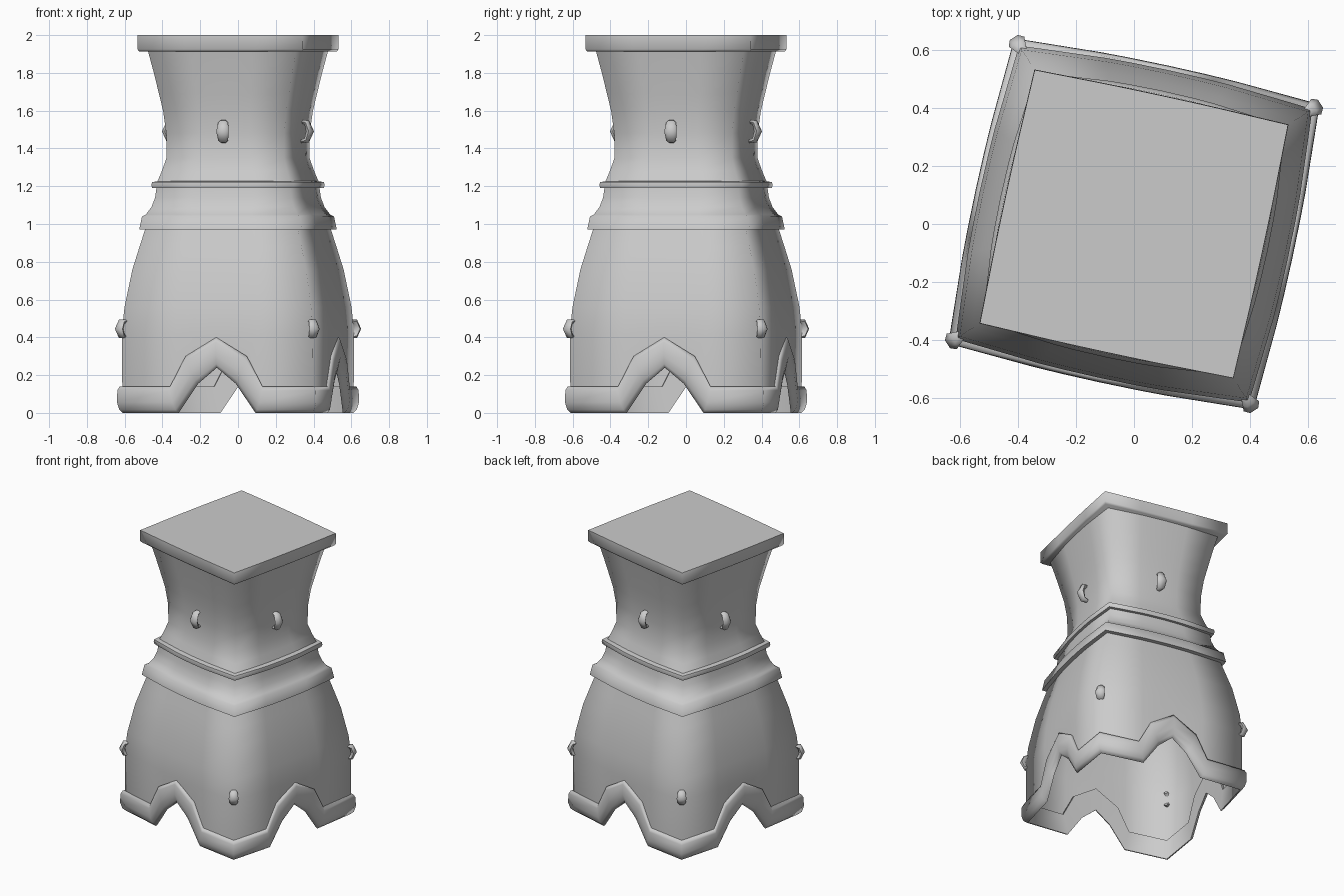
import bpy, bmesh
from math import radians, sin, cos, pi, sqrt
from mathutils import Vector, Matrix

cube = bpy.data.objects.get("Cube")
if cube:
    bpy.data.objects.remove(cube)

stone = bpy.data.materials.new("plain grey")
stone.use_nodes = True
GREY = (0.6, 0.6, 0.6, 1)
stone.diffuse_color = GREY
stone.node_tree.nodes["Principled BSDF"].inputs["Base Color"].default_value = GREY

TURN = radians(-12.2)              # the whole tower is twisted about z
STEPS = [-1, -0.42, -0.25, 0, 0.25, 0.42]


def wall_point(side, t, corner, z, bulge):
    """Point on a bowed square; t runs -1..1 along the side."""
    half = corner / sqrt(2)
    p = Vector((t * half, -half - bulge * (1 - t * t), z))
    return Matrix.Rotation(TURN + side * pi / 2, 3, 'Z') @ p


def loft(name, rings, closed=False, caps=False):
    """Skin a list of equal closed rings; keep only hard ring edges sharp."""
    bm = bmesh.new()
    rows = [[bm.verts.new(p) for p in ring] for ring in rings]
    n = len(rows[0])
    pairs = list(zip(rows, rows[1:]))
    if closed:
        pairs.append((rows[-1], rows[0]))
    for low, high in pairs:
        for i in range(n):
            j = (i + 1) % n
            bm.faces.new((low[i], low[j], high[j], high[i]))
    if caps:
        bm.faces.new(rows[-1])
        bm.faces.new(rows[0][::-1])
    for f in bm.faces:
        f.smooth = True
    bm.normal_update()
    for row in rows:
        for i in range(n):
            e = bm.edges.get((row[i], row[(i + 1) % n]))
            e.smooth = e.calc_face_angle(0) < radians(72)
    mesh = bpy.data.meshes.new(name)
    bm.to_mesh(mesh)
    bm.free()
    mesh.materials.append(stone)
    ob = bpy.data.objects.new(name, mesh)
    bpy.context.collection.objects.link(ob)


def ring(corner, z, bulge):
    return [wall_point(s, t, corner, z, bulge) for s in range(4) for t in STEPS]


# Lower body: open shell whose bottom edge follows the arches
def arch_height(t):
    t = abs(t)
    return 0.32 if t == 0 else 0.23 if t < 0.3 else 0.07


hem = [wall_point(s, t, 0.728, arch_height(t), 0.02) for s in range(4) for t in STEPS]
lower = [(0.732, 0.42), (0.715, 0.56), (0.665, 0.76), (0.62, 0.88), (0.578, 0.99)]
loft("lower_body", [hem] + [ring(r, z, 0.026) for r, z in lower])

# Upper body: waisted neck
neck = [(0.515, 1.21), (0.48, 1.28), (0.45, 1.35), (0.452, 1.48), (0.472, 1.6),
        (0.498, 1.69), (0.53, 1.8), (0.567, 1.915)]
loft("upper_body", [ring(r, z, 0.024) for r, z in neck])

# Mouldings around the waist
belt = [(0.56, 0.97), (0.622, 0.97), (0.605, 1.04), (0.58, 1.05),
        (0.545, 1.09), (0.522, 1.14), (0.512, 1.2)]
loft("waist_moulding", [ring(r, z, 0.03) for r, z in belt])
bead = [(0.49, 1.19), (0.54, 1.19), (0.545, 1.205), (0.542, 1.222), (0.49, 1.228)]
loft("upper_bead", [ring(r, z, 0.03) for r, z in bead], closed=True)

# Flat square slab on top
slab = [(0.62, 1.912), (0.634, 1.925), (0.632, 2.0)]
loft("top_slab", [ring(r, z, 0.006) for r, z in slab], caps=True)

# Trim along the hem: (lower t, lower z, upper t, upper z) per station
half_arch = [(1, 0, 1, 0.14), (0.41, 0, 0.475, 0.14),
             (0.2, 0.155, 0.315, 0.3), (0, 0.24, 0, 0.4)]
mirrored = [(-a, b, -c, d) for a, b, c, d in half_arch]
stations = mirrored + half_arch[-2:0:-1]
section = [(0, -0.012), (0, -0.002), (0.12, 0.02), (0.4, 0.034), (0.85, 0.032),
           (1, 0.018), (1, -0.012)]      # (height fraction, outward offset)
trim_rings = []
for v, out in section:
    trim_rings.append([
        wall_point(s, a + (c - a) * v, 0.728 + out, b + (d - b) * v, 0.02)
        for s in range(4) for a, b, c, d in stations])
loft("hem_trim", trim_rings, closed=True)


# Small tapered C-shaped hooks, wider than they are thick
def hook(name, angle, radius, z, reach, rise, thick):
    cu = bpy.data.curves.new(name, 'CURVE')
    cu.dimensions = '3D'
    cu.bevel_depth = thick
    cu.bevel_resolution = 1
    cu.use_fill_caps = True
    sp = cu.splines.new('POLY')
    sp.points.add(4)
    for i, p in enumerate(sp.points):
        a = radians(-110 + 55 * i)
        p.co = (reach * cos(a), 0, rise * sin(a), 1)
        p.radius = (0.4, 0.8, 1, 0.8, 0.4)[i]
    cu.materials.append(stone)
    ob = bpy.data.objects.new(name, cu)
    ob.location = (radius * cos(angle), radius * sin(angle), z)
    ob.rotation_euler.z = angle
    ob.scale.y = 1.6
    bpy.context.collection.objects.link(ob)
    bpy.ops.object.select_all(action='DESELECT')
    ob.select_set(True)
    bpy.context.view_layer.objects.active = ob
    bpy.ops.object.convert(target='MESH')
    bpy.ops.object.shade_smooth_by_angle(angle=radians(62))


for i in range(4):
    face = TURN + i * pi / 2
    hook(f"neck_hook_{i + 1}", face, 0.348, 1.49, 0.042, 0.058, 0.021)
    hook(f"corner_hook_{i + 1}", face + pi / 4, 0.712, 0.445, 0.036, 0.046, 0.02)
